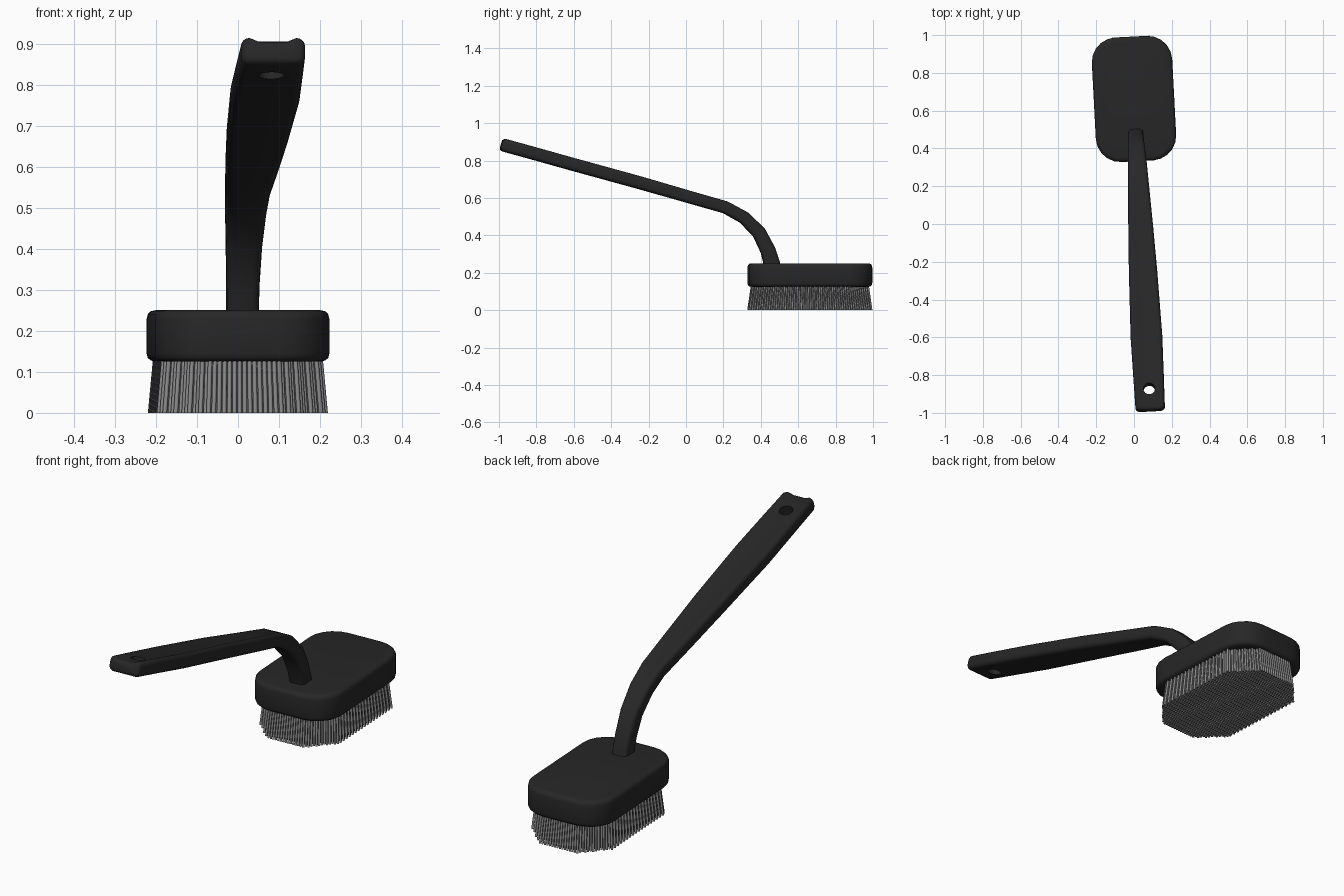
import bpy, bmesh, math
from mathutils import Matrix, Vector

if "Cube" in bpy.data.objects:
    bpy.data.objects.remove(bpy.data.objects["Cube"])

PIVOT = Vector((0, 0.662, 0))
TURN = Matrix.Translation(PIVOT) @ Matrix.Rotation(math.radians(3), 4, 'Z') @ Matrix.Translation(-PIVOT)


def material(name, v):
    m = bpy.data.materials.new(name)
    m.diffuse_color = (v, v, v, 1)
    m.use_nodes = True
    m.node_tree.nodes["Principled BSDF"].inputs["Base Color"].default_value = m.diffuse_color
    return m


def make(name, bm, mat=None):
    bmesh.ops.recalc_face_normals(bm, faces=bm.faces)
    bm.transform(TURN)
    me = bpy.data.meshes.new(name)
    bm.to_mesh(me)
    bm.free()
    ob = bpy.data.objects.new(name, me)
    bpy.context.collection.objects.link(ob)
    if mat:
        me.materials.append(mat)
    return ob


def smooth(ob, deg):
    bpy.ops.object.select_all(action='DESELECT')
    ob.select_set(True)
    bpy.context.view_layer.objects.active = ob
    bpy.ops.object.shade_smooth_by_angle(angle=math.radians(deg))


def rounded_rect(w, h, r, seg):
    pts = []
    for k, (sx, sy) in enumerate(((1, 1), (-1, 1), (-1, -1), (1, -1))):
        for i in range(seg + 1):
            a = math.pi / 2 * (k + i / seg)
            pts.append((sx * (w - r) + r * math.cos(a), sy * (h - r) + r * math.sin(a)))
    return pts


def loft(bm, rings):
    loops = [[bm.verts.new(p) for p in ring] for ring in rings]
    n = len(loops[0])
    for a, b in zip(loops, loops[1:]):
        for i in range(n):
            bm.faces.new((a[i], a[(i + 1) % n], b[(i + 1) % n], b[i]))
    bm.faces.new(loops[0][::-1])
    bm.faces.new(loops[-1])


black = material("black_plastic", 0.02)
grey = material("grey_bristle", 0.25)

# brush head: rounded block with softened rims
bm = bmesh.new()
rim = [(0.125, 0.022), (0.128, 0.010), (0.134, 0.003), (0.145, 0),
       (0.229, 0), (0.241, 0.003), (0.248, 0.010), (0.251, 0.024)]
loft(bm, [[(x, y + PIVOT.y, z) for x, y in rounded_rect(0.213 - d, 0.33 - d, 0.13 - d, 5)]
          for z, d in rim])
smooth(make("brush_head", bm, black), 40)

# handle: swept section (y, z, half width, half thickness)
path = [(0.475, 0.18, 0.038, 0.044), (0.458, 0.25, 0.039, 0.043), (0.438, 0.32, 0.040, 0.040),
        (0.390, 0.415, 0.044, 0.037), (0.310, 0.495, 0.050, 0.034), (0.210, 0.550, 0.055, 0.033),
        (0.0, 0.610, 0.065, 0.033), (-0.25, 0.682, 0.075, 0.034), (-0.60, 0.778, 0.084, 0.034),
        (-0.80, 0.834, 0.081, 0.034), (-0.974, 0.882, 0.078, 0.034),
        (-0.984, 0.8848, 0.074, 0.030), (-0.989, 0.8862, 0.066, 0.023)]
rings = []
for i, (y, z, w, t) in enumerate(path):
    a, b = path[max(i - 1, 0)], path[min(i + 1, len(path) - 1)]
    d = Vector((b[0] - a[0], b[1] - a[1])).normalized()
    up = Vector((d.y, -d.x))
    dish = 0.009 * max(0, min(1, (i - 4) / 5))
    sec = rounded_rect(w, t, 0.02, 4)
    # shallow channel along the grip's upper face
    sec[5:5] = [(w * f, t - dish) for f in (0.45, 0.0, -0.45)]
    rings.append([(u, y + up.x * v, z + up.y * v) for u, v in sec])
bm = bmesh.new()
loft(bm, rings)
handle = make("handle", bm, black)

# hanging hole through the grip end
bm = bmesh.new()
bmesh.ops.create_cone(bm, cap_ends=True, segments=24, radius1=0.031, radius2=0.031, depth=0.3,
                      matrix=Matrix.Translation((0, -0.88, 0.856)) @ Matrix.Rotation(math.radians(-15.5), 4, 'X')
                      @ Matrix.Rotation(0, 4, 'Z'))
cutter = make("hole_cutter", bm)
cutter.hide_render = True
mod = handle.modifiers.new("hole", 'BOOLEAN')
mod.operation = 'DIFFERENCE'
mod.solver = 'EXACT'
mod.object = cutter
bpy.context.view_layer.objects.active = handle
bpy.ops.object.modifier_apply(modifier=mod.name)
bpy.data.objects.remove(cutter)
smooth(handle, 40)

# bristles: staggered field of thin flared rods
bm = bmesh.new()
R, W, L, CUT = 0.0055, 0.192, 0.307, 0.10
NX, NY = 33, 54
for j in range(NY):
    y = -L + 2 * L * j / (NY - 1)
    for i in range(NX - j % 2):
        x = -W + 2 * W * (i + 0.5 * (j % 2)) / (NX - 1)
        if (W - abs(x)) + (L - abs(y)) < CUT:
            continue
        loft(bm, [[(x * s + R * math.cos(k * math.pi / 3),
                    y * s + PIVOT.y + R * math.sin(k * math.pi / 3), z) for k in range(6)]
                  for z, s in ((0.13, 1.0), (0.0, 1.06))])
smooth(make("bristles", bm, grey), 70)
